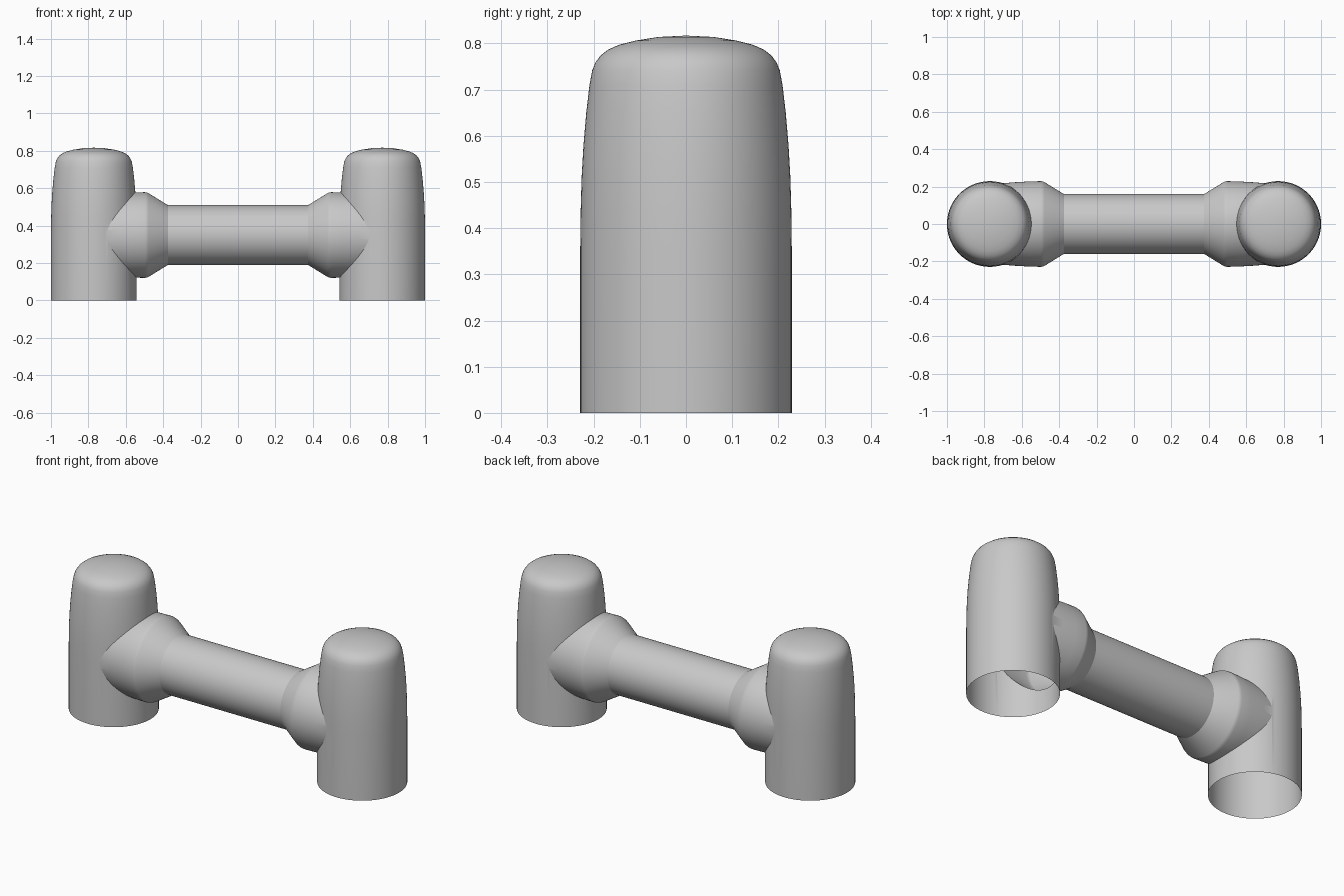
import bpy, bmesh, math
from mathutils import Matrix

cube = bpy.data.objects.get("Cube")
if cube:
    bpy.data.objects.remove(cube, do_unlink=True)

grey = bpy.data.materials.new("plain_grey")
grey.use_nodes = True
grey.diffuse_color = (0.58, 0.58, 0.58, 1)
grey.node_tree.nodes["Principled BSDF"].inputs["Base Color"].default_value = grey.diffuse_color

TOWER_X, AXIS_Z, SEGMENTS = 0.771, 0.35, 96


def lathe(name, profile, matrix):
    """Closed solid spun around local z from (radius, height) points."""
    bm = bmesh.new()
    verts = [bm.verts.new((r, 0, h)) for r, h in profile]
    edges = [bm.edges.new(pair) for pair in zip(verts, verts[1:])]
    bmesh.ops.spin(bm, geom=verts + edges, cent=(0, 0, 0), axis=(0, 0, 1),
                   angle=math.tau, steps=SEGMENTS)
    bmesh.ops.remove_doubles(bm, verts=bm.verts, dist=1e-5)
    bmesh.ops.recalc_face_normals(bm, faces=bm.faces)
    bm.transform(matrix)
    mesh = bpy.data.meshes.new(name)
    bm.to_mesh(mesh)
    bm.free()
    mesh.materials.append(grey)
    obj = bpy.data.objects.new(name, mesh)
    bpy.context.collection.objects.link(obj)
    return obj


# Upright housings: straight base, gentle taper, rounded cap
tower_profile = [(0, 0), (0.229, 0), (0.229, 0.36), (0.228, 0.44), (0.226, 0.51),
                 (0.222, 0.58), (0.216, 0.65), (0.209, 0.71), (0.203, 0.742),
                 (0.196, 0.759), (0.185, 0.774), (0.168, 0.787), (0.145, 0.797),
                 (0.11, 0.806), (0.06, 0.814), (0, 0.817)]
towers = [lathe(name, tower_profile, Matrix.Translation((side * TOWER_X, 0, 0)))
          for name, side in (("left_tower", 1), ("right_tower", -1))]

# Cross arm: slim tube with flared collars that taper into the towers
half = [(0.16, 0.375), (0.224, 0.479), (0.2275, 0.487), (0.229, 0.498),
        (0.2275, 0.56), (0.223, 0.64), (0.217, 0.71), (0.21, TOWER_X), (0, TOWER_X)]
arm_profile = [(r, -x) for r, x in reversed(half)] + half
to_x_axis = Matrix.Translation((0, 0, AXIS_Z)) @ Matrix.Rotation(math.pi / 2, 4, "Y")
body = lathe("joined_arm_and_towers", arm_profile, to_x_axis)

# Merge the parts into one hollow shell
for tower in towers:
    union = body.modifiers.new("join_" + tower.name, "BOOLEAN")
    union.operation = "UNION"
    union.solver = "EXACT"
    union.object = tower
bpy.context.view_layer.objects.active = body
body.select_set(True)
for name in [m.name for m in body.modifiers]:
    bpy.ops.object.modifier_apply(modifier=name)
for tower in towers:
    bpy.data.objects.remove(tower, do_unlink=True)

# Open the bottoms of the towers
bm = bmesh.new()
bm.from_mesh(body.data)
floor = [f for f in bm.faces if all(v.co.z < 0.001 for v in f.verts)]
bmesh.ops.delete(bm, geom=floor, context="FACES")
bm.to_mesh(body.data)
bm.free()

bpy.ops.object.shade_smooth_by_angle(angle=math.radians(25))
